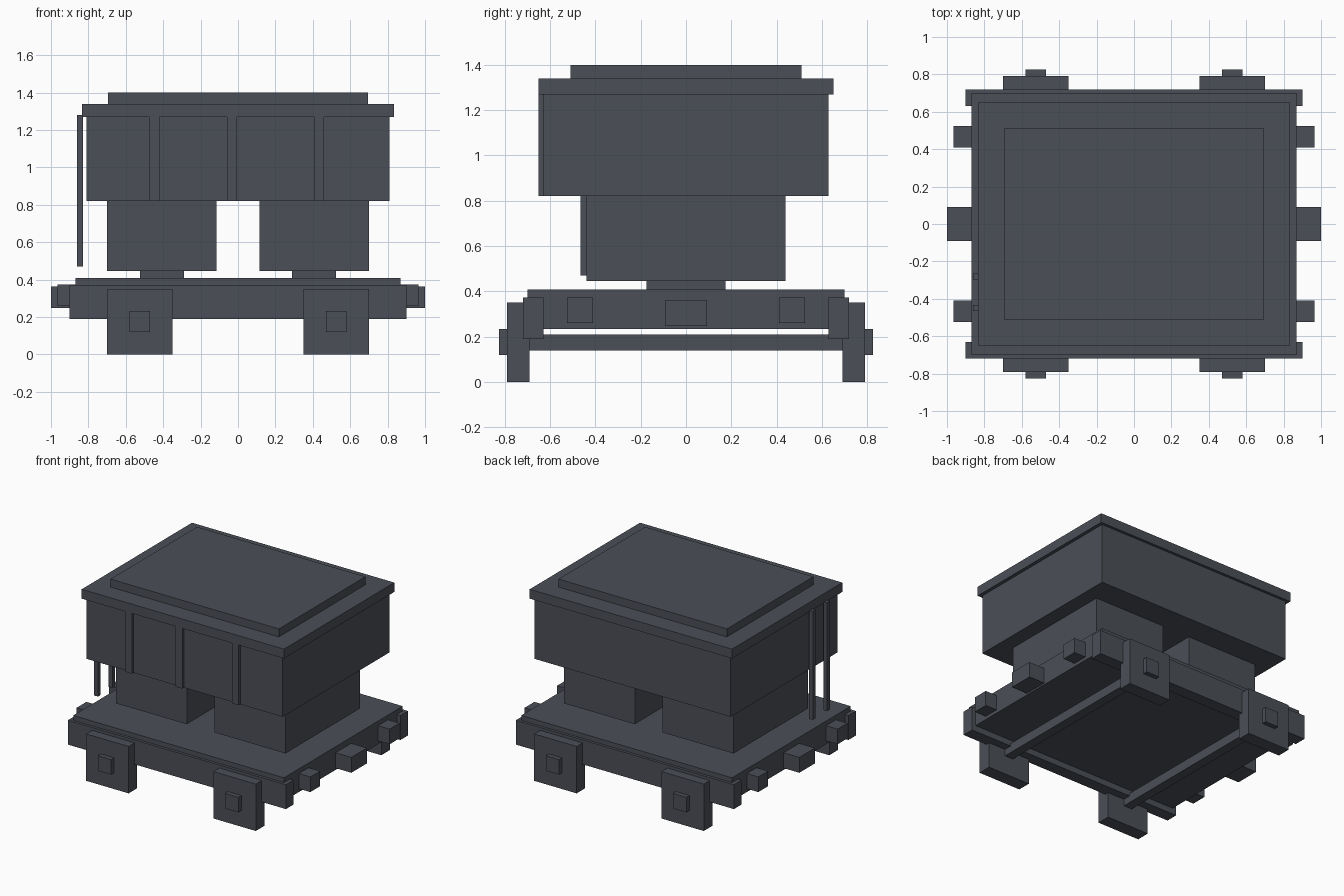
import bpy

cube = bpy.data.objects.get("Cube")
if cube:
    bpy.data.objects.remove(cube, do_unlink=True)

COLOUR = (0.07, 0.078, 0.095, 1.0)
slate = bpy.data.materials.new("dark slate")
slate.use_nodes = True
slate.diffuse_color = COLOUR
bsdf = next(n for n in slate.node_tree.nodes if n.type == 'BSDF_PRINCIPLED')
bsdf.inputs["Base Color"].default_value = COLOUR
bsdf.inputs["Roughness"].default_value = 0.8


def box(name, x, y, z):
    """Box spanning the (low, high) ranges x, y and z."""
    bpy.ops.mesh.primitive_cube_add(size=1)
    ob = bpy.context.object
    ob.name = name
    spans = [sorted(r) for r in (x, y, z)]
    for v in ob.data.vertices:
        v.co = [lo + (c + 0.5) * (hi - lo) for c, (lo, hi) in zip(v.co, spans)]
    ob.data.materials.append(slate)
    return ob


def sided(s, lo, hi):
    return (s * lo, s * hi)


SIDES = ((-1, "right"), (1, "left"))
ENDS = ((-1, "front"), (1, "back"))

# Chassis deck and the long beams along its front and back
box("deck", (-0.87, 0.87), (-0.70, 0.70), (0.235, 0.408))
for e, end in ENDS:
    box(f"{end}_beam", (-0.90, 0.90), sided(e, 0.63, 0.72), (0.19, 0.372))

for s, side in SIDES:
    # Axle, wheel plates and hub caps
    box(f"{side}_axle", sided(s, 0.49, 0.56), (-0.70, 0.70), (0.14, 0.21))
    for e, end in ENDS:
        box(f"{end}_{side}_wheel_plate", sided(s, 0.35, 0.70), sided(e, 0.69, 0.79), (0, 0.35))
        box(f"{end}_{side}_hub_cap", sided(s, 0.47, 0.58), sided(e, 0.78, 0.825), (0.12, 0.233))
        # Buffers on the short sides
        box(f"{end}_{side}_buffer", sided(s, 0.85, 0.965), sided(e, 0.41, 0.525), (0.26, 0.373))
    box(f"{side}_coupler", sided(s, 0.85, 1.0), (-0.092, 0.092), (0.248, 0.363))

    # Pedestal and lower block
    box(f"{side}_pedestal", sided(s, 0.29, 0.525), (-0.175, 0.175), (0.40, 0.45))
    box(f"{side}_lower_block", sided(s, 0.115, 0.70), (-0.44, 0.44), (0.445, 0.83))

# Upper body with ribs on the front face
box("upper_body", (-0.81, 0.81), (-0.63, 0.63), (0.82, 1.28))
for i, x in enumerate((-0.448, -0.032, 0.433)):
    box(f"front_rib_{i + 1}", (x - 0.027, x + 0.027), (-0.65, -0.62), (0.82, 1.275))

# Stepped roof
box("roof_slab", (-0.835, 0.835), (-0.65, 0.65), (1.27, 1.34))
box("roof_cap", (-0.695, 0.695), (-0.51, 0.51), (1.33, 1.40))

# Pair of hanging rods on the right side
for i, y in enumerate((-0.45, -0.28)):
    box(f"hanging_rod_{i + 1}", (-0.862, -0.83), (y - 0.016, y + 0.016), (0.47, 1.28))
